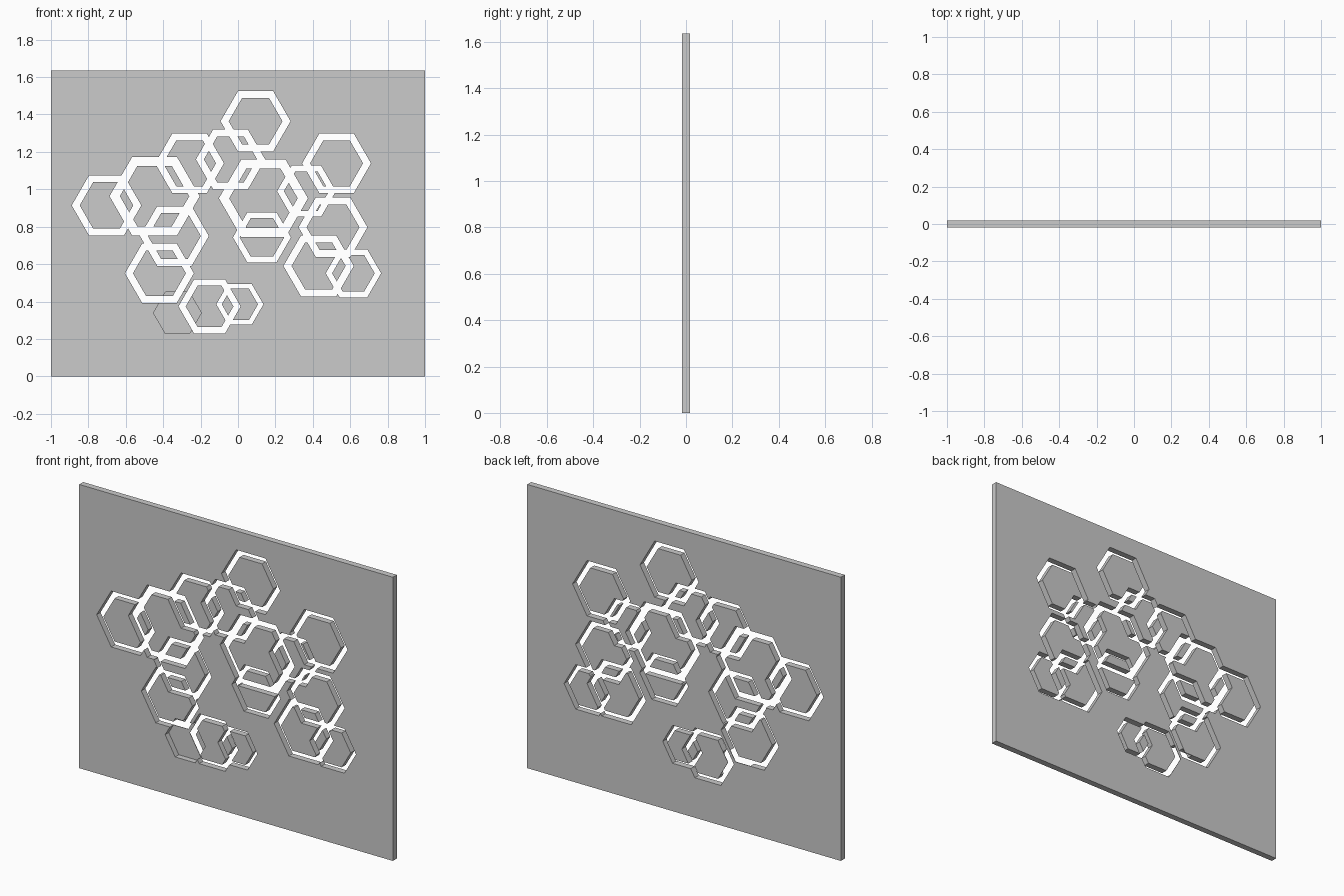
import bpy, bmesh, math

if "Cube" in bpy.data.objects:
    bpy.data.objects.remove(bpy.data.objects["Cube"])

W, H, T = 2.0, 1.635, 0.036
INNER = 0.77          # inner / outer radius of each cut ring

# hexagonal ring cuts: centre x, centre z, outer radius
RINGS = [
    (0.094, 1.364, 0.187), (-0.703, 0.914, 0.186), (-0.446, 0.963, 0.241),
    (-0.259, 1.139, 0.184), (-0.040, 1.160, 0.185), (0.136, 0.952, 0.238),
    (0.128, 0.743, 0.155), (0.527, 1.139, 0.184), (0.366, 0.990, 0.157),
    (0.508, 0.797, 0.184), (0.431, 0.590, 0.188), (0.617, 0.551, 0.148),
    (-0.340, 0.750, 0.184), (-0.420, 0.551, 0.184), (-0.152, 0.374, 0.166),
    (0.010, 0.385, 0.126),
]
POCKET = (-0.324, 0.339, 0.128)   # blind hexagon recess in the front


def hex_loop(bm, x, z, r, y):
    return [bm.verts.new((x + r * math.cos(i * math.pi / 3), y,
                          z + r * math.sin(i * math.pi / 3))) for i in range(6)]


def make_object(name, bm):
    bmesh.ops.recalc_face_normals(bm, faces=bm.faces)
    me = bpy.data.meshes.new(name)
    bm.to_mesh(me)
    bm.free()
    ob = bpy.data.objects.new(name, me)
    bpy.context.collection.objects.link(ob)
    return ob


def hex_cutter(name, x, z, r, y0, y1, inner=None):
    """Hexagonal prism along y, hollow when inner is given."""
    bm = bmesh.new()
    a, b = hex_loop(bm, x, z, r, y0), hex_loop(bm, x, z, r, y1)
    if inner:
        loops = [a, b, hex_loop(bm, x, z, inner, y1), hex_loop(bm, x, z, inner, y0)]
    else:
        loops = [a, b]
        bm.faces.new(a)
        bm.faces.new(b)
    pairs = len(loops) if inner else 1
    for k in range(pairs):
        p, q = loops[k], loops[(k + 1) % len(loops)]
        for i in range(6):
            j = (i + 1) % 6
            bm.faces.new((p[i], p[j], q[j], q[i]))
    return make_object(name, bm)


# flat wall panel
bm = bmesh.new()
bmesh.ops.create_cube(bm, size=1)
for v in bm.verts:
    v.co = (v.co.x * W, v.co.y * T, (v.co.z + 0.5) * H)
panel = make_object("honeycomb_panel", bm)

# pocket first, then the through-cut rings
cutters = [hex_cutter("pocket_cutter", *POCKET, -0.1, T / 2 - 0.003)]
for x, z, r in RINGS:
    cutters.append(hex_cutter("ring_cutter", x, z, r, -0.1, 0.1, r * INNER))
for c in cutters:
    m = panel.modifiers.new("cut", 'BOOLEAN')
    m.operation, m.solver, m.object = 'DIFFERENCE', 'EXACT', c

# bake the cuts and remove the cutters
dg = bpy.context.evaluated_depsgraph_get()
baked = bpy.data.meshes.new_from_object(panel.evaluated_get(dg))
panel.modifiers.clear()
panel.data = baked
for c in cutters:
    bpy.data.objects.remove(c)
